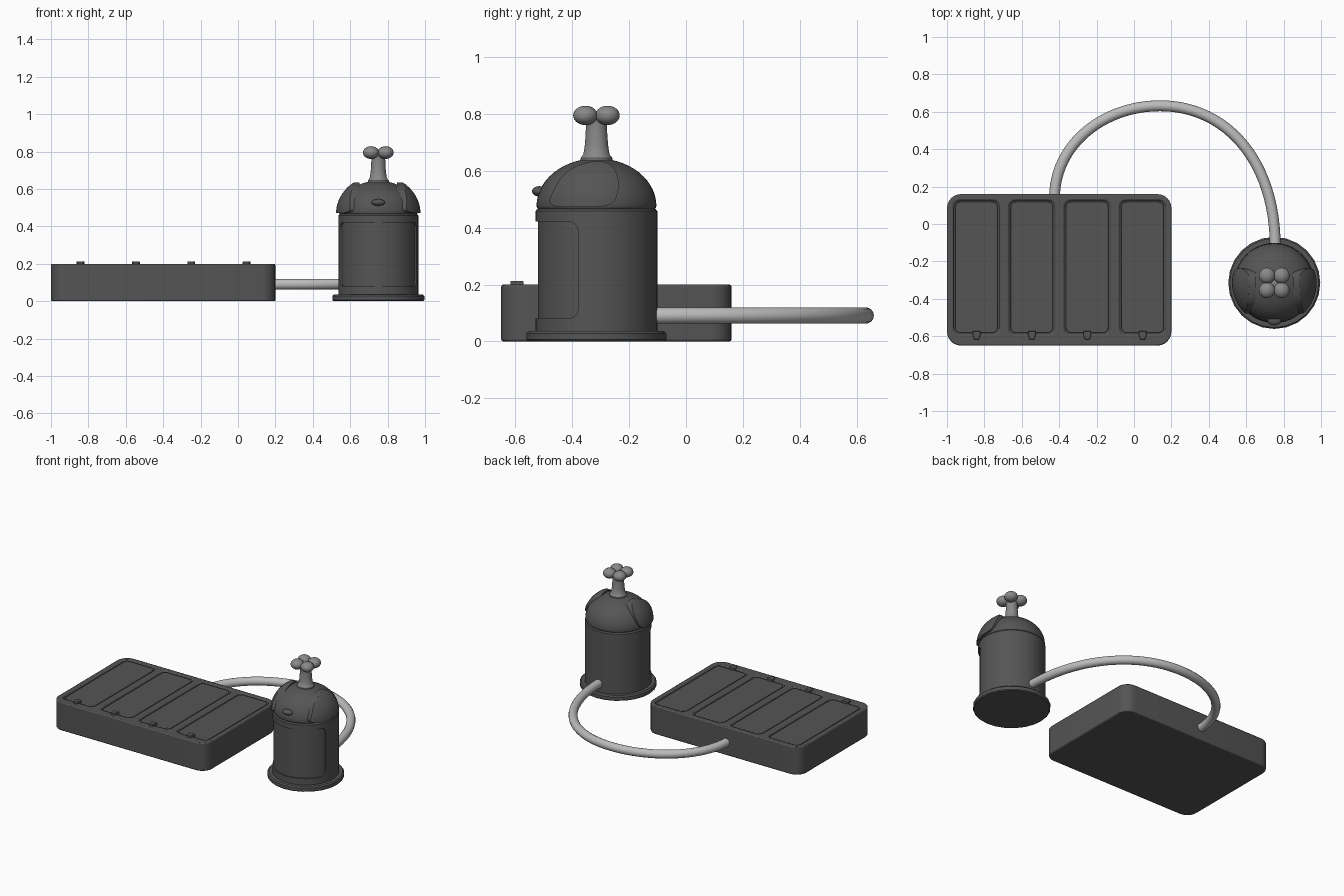
import bpy, bmesh, math
from mathutils import Vector

if "Cube" in bpy.data.objects:
    bpy.data.objects.remove(bpy.data.objects["Cube"])

CX, CY = 0.75, -0.315  # axis of the round canister


def material(name, v):
    m = bpy.data.materials.new(name)
    m.diffuse_color = (v, v, v, 1)
    m.use_nodes = True
    m.node_tree.nodes["Principled BSDF"].inputs["Base Color"].default_value = m.diffuse_color
    return m


DARK = material("dark_grey", 0.09)
MID = material("mid_grey", 0.25)
LIGHT = material("light_grey", 0.5)


def finish(name, bm, mat=DARK, bevel=0.0, segs=3):
    bmesh.ops.remove_doubles(bm, verts=bm.verts, dist=1e-5)
    bmesh.ops.recalc_face_normals(bm, faces=bm.faces)
    me = bpy.data.meshes.new(name)
    bm.to_mesh(me)
    bm.free()
    ob = bpy.data.objects.new(name, me)
    bpy.context.collection.objects.link(ob)
    me.materials.append(mat)
    if bevel:
        add_bevel(ob, bevel, segs)
    return ob


def add_bevel(ob, width, segs=2):
    b = ob.modifiers.new("bevel", "BEVEL")
    b.width, b.segments, b.limit_method = width, segs, "ANGLE"
    b.angle_limit = math.radians(40)


def prism(name, pts, axis, lo, hi, **kw):
    """Extrude an outline along z (xy outline) or x (yz outline)."""
    bm = bmesh.new()
    co = lambda p, h: (p[0], p[1], h) if axis == "z" else (h, p[0], p[1])
    a = [bm.verts.new(co(p, lo)) for p in pts]
    b = [bm.verts.new(co(p, hi)) for p in pts]
    bm.faces.new(a)
    bm.faces.new(b)
    for i in range(len(pts)):
        j = (i + 1) % len(pts)
        bm.faces.new((a[i], a[j], b[j], b[i]))
    return finish(name, bm, **kw)


def lathe(name, profile, sides=48, mat=DARK):
    bm = bmesh.new()
    rings = [[bm.verts.new((CX + r * math.cos(2 * math.pi * k / sides),
                            CY + r * math.sin(2 * math.pi * k / sides), z))
              for k in range(sides)] if r > 0 else [bm.verts.new((CX, CY, z))]
             for r, z in profile]
    for a, b in zip(rings, rings[1:]):
        for k in range(sides):
            n = (k + 1) % sides
            f = [a[k % len(a)], a[n % len(a)], b[n % len(b)], b[k % len(b)]]
            bm.faces.new(list(dict.fromkeys(f)))
    return finish(name, bm, mat)


def rounded(x0, x1, y0, y1, r, n=6):
    pts = []
    for i, (x, y) in enumerate([(x1 - r, y1 - r), (x0 + r, y1 - r), (x0 + r, y0 + r), (x1 - r, y0 + r)]):
        for k in range(n + 1):
            a = math.pi / 2 * (i + k / n)
            pts.append((x + r * math.cos(a), y + r * math.sin(a)))
    return pts


def boolean(ob, cutter, op="DIFFERENCE"):
    m = ob.modifiers.new("bool", "BOOLEAN")
    m.object, m.operation, m.solver = cutter, op, "EXACT"
    bpy.context.view_layer.objects.active = ob
    bpy.ops.object.modifier_apply(modifier=m.name)
    bpy.data.objects.remove(cutter)


def dome_profile(r, h, z, n=14):
    arc = [(r * math.cos(math.pi / 2 * k / n), z + h * math.sin(math.pi / 2 * k / n)) for k in range(n)]
    return [(0, z)] + arc + [(0, z + h)]


def blob(name, loc, scale, mat):
    bm = bmesh.new()
    bmesh.ops.create_uvsphere(bm, u_segments=24, v_segments=14, radius=1)
    for v in bm.verts:
        v.co = Vector(loc) + Vector([a * b for a, b in zip(v.co, scale)])
    return finish(name, bm, mat)


# Tray body with four compartments
tray = prism("tray", rounded(-1, 0.2, -0.65, 0.16, 0.075), "z", 0, 0.2)
for i in range(4):
    x = -0.842 + 0.296 * i
    cut = prism("lid_cutter", rounded(x - 0.122, x + 0.122, -0.592, 0.126, 0.035), "z", 0.182, 0.3)
    boolean(tray, cut)
    prism(f"lid_{i + 1}", rounded(x - 0.113, x + 0.113, -0.583, 0.117, 0.028), "z", 0.175, 0.197, bevel=0.006)
    # Small tapered latch
    prism(f"latch_{i + 1}", [(x - 0.021, -0.572), (x - 0.021, -0.59), (x - 0.013, -0.618),
                             (x + 0.013, -0.618), (x + 0.021, -0.59), (x + 0.021, -0.572)],
          "z", 0.185, 0.213, bevel=0.004)
add_bevel(tray, 0.007)

# Canister foot
lathe("canister_foot", [(0, 0), (0.24, 0), (0.246, 0.006), (0.246, 0.028), (0.238, 0.036), (0, 0.036)], 24)

# Canister body with a shallow curved front panel
body = lathe("canister_body", [(0, 0.03), (0.214, 0.03), (0.214, 0.458), (0.208, 0.466), (0, 0.466)], 64)
cut = prism("panel_cutter", rounded(-0.75, -0.38, 0.08, 0.422, 0.035), "x", 0.4, 1.1)
boolean(cut, lathe("panel_core", [(0, -0.1), (0.206, -0.1), (0.206, 0.7), (0, 0.7)], 64))
boolean(body, cut)

# Domed head
head = dome_profile(0.211, 0.168, 0.476)
lathe("head_dome", [(0, 0.462), (0.203, 0.464), (0.209, 0.469)] + head[1:])

# Ears: pieces of a larger dome cut with a floppy outline
ear = [(-0.487, 0.473), (-0.47, 0.53), (-0.42, 0.605), (-0.33, 0.637), (-0.265, 0.63),
       (-0.232, 0.57), (-0.245, 0.495), (-0.28, 0.474), (-0.38, 0.472)]
for _ in range(3):
    nxt = ear[1:] + ear[:1]
    ear = [tuple(p[c] * (1 - t) + q[c] * t for c in (0, 1)) for p, q in zip(ear, nxt) for t in (0.25, 0.75)]
for side, s in (("left", -1), ("right", 1)):
    ob = lathe(f"ear_{side}", dome_profile(0.226, 0.205, 0.468, 20), 64)
    lo, hi = sorted((CX + s * 0.1, CX + s * 0.4))
    boolean(ob, prism("ear_cutter", ear, "x", lo, hi), "INTERSECT")

# Nose: flat-topped button
blob("nose", (CX, -0.516, 0.528), (0.037, 0.026, 0.018), DARK)

# Handle stem and four-lobed knob
lathe("handle_stem", [(0, 0.63), (0.056, 0.63), (0.056, 0.645), (0.046, 0.658), (0.041, 0.69),
                      (0.038, 0.73), (0.037, 0.765), (0.04, 0.785), (0, 0.79)], 32, MID)
for i in range(4):
    a = math.pi / 4 + i * math.pi / 2
    blob(f"knob_lobe_{i + 1}", (CX + 0.055 * math.cos(a), CY + 0.055 * math.sin(a), 0.795),
         (0.043, 0.043, 0.034), MID)

# Hose joining the tray to the canister
cu = bpy.data.curves.new("hose", "CURVE")
cu.dimensions, cu.bevel_depth, cu.bevel_resolution, cu.resolution_u = "3D", 0.029, 5, 24
cu.use_fill_caps = True
sp = cu.splines.new("BEZIER")
sp.bezier_points.add(2)
path = [((-0.425, 0.14), (-0.425, 0), (-0.425, 0.42)),
        ((0.14, 0.632), (-0.17, 0.632), (0.50, 0.632)),
        ((0.755, -0.12), (0.755, 0.33), (0.755, -0.3))]
for bp, (co, left, right) in zip(sp.bezier_points, path):
    bp.handle_left_type = bp.handle_right_type = "FREE"
    bp.co, bp.handle_left, bp.handle_right = (*co, 0.091), (*left, 0.091), (*right, 0.091)
hose = bpy.data.objects.new("hose", cu)
bpy.context.collection.objects.link(hose)
cu.materials.append(LIGHT)

# Smooth shading with sharp edges kept
bpy.ops.object.select_all(action="DESELECT")
for ob in bpy.data.objects:
    if ob.type == "MESH":
        ob.select_set(True)
        bpy.context.view_layer.objects.active = ob
bpy.ops.object.shade_smooth_by_angle(angle=math.radians(35))
